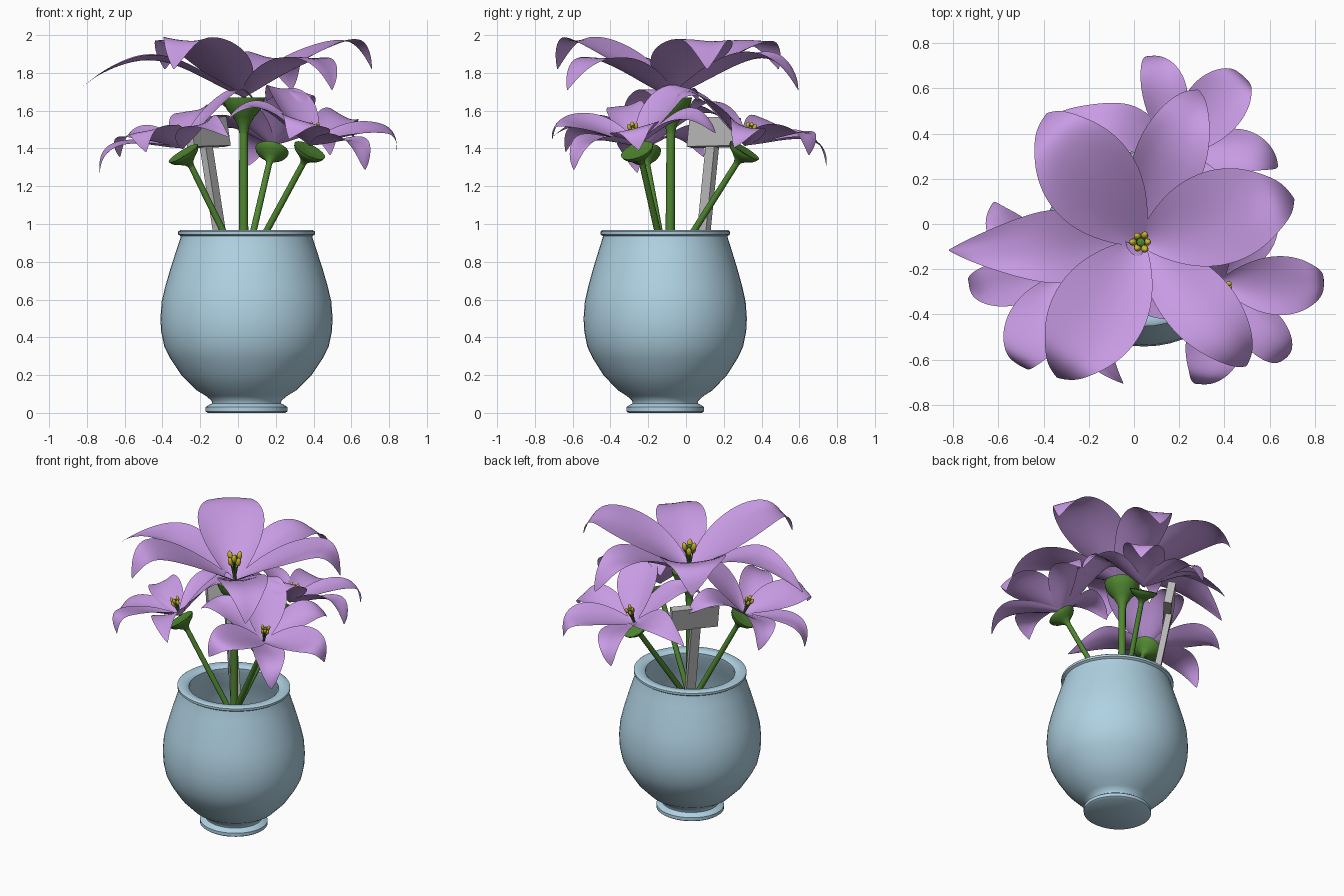
import bpy, bmesh, math, random
from mathutils import Matrix, Vector

if "Cube" in bpy.data.objects:
    bpy.data.objects.remove(bpy.data.objects["Cube"])
random.seed(4)


def material(name, rgb):
    m = bpy.data.materials.new(name)
    m.diffuse_color = (*rgb, 1)
    m.use_nodes = True
    m.node_tree.nodes["Principled BSDF"].inputs["Base Color"].default_value = m.diffuse_color
    return m


BLUE = material("pale_blue_glaze", (0.43, 0.64, 0.76))
LILAC = material("lilac_petal", (0.58, 0.33, 0.78))
GREEN = material("leaf_green", (0.08, 0.24, 0.03))
GOLD = material("gold_anther", (0.60, 0.47, 0.03))
GREY = material("grey_tag", (0.48, 0.48, 0.48))


def finish(name, bm, mat, angle=40):
    bmesh.ops.recalc_face_normals(bm, faces=bm.faces)
    me = bpy.data.meshes.new(name)
    bm.to_mesh(me)
    bm.free()
    for p in me.polygons:
        p.use_smooth = True
    me.set_sharp_from_angle(angle=math.radians(angle))
    me.materials.append(mat)
    ob = bpy.data.objects.new(name, me)
    bpy.context.collection.objects.link(ob)
    return ob


def lathe(bm, profile, mx, sides):
    """Revolve (radius, height) points about local z; cap both ends."""
    rings = []
    for r, z in profile:
        rings.append([bm.verts.new(mx @ Vector((r * math.cos(a), r * math.sin(a), z)))
                      for a in (math.tau * i / sides for i in range(sides))])
    for a, b in zip(rings, rings[1:]):
        for i in range(sides):
            j = (i + 1) % sides
            bm.faces.new((a[i], a[j], b[j], b[i]))
    bm.faces.new(rings[0][::-1])
    bm.faces.new(rings[-1])


def aim(origin, direction):
    """Frame whose z axis follows direction, with the least rotation."""
    q = Vector((0, 0, 1)).rotation_difference(Vector(direction))
    return Matrix.Translation(origin) @ q.to_matrix().to_4x4()


# Pot: slightly oval turned vessel with foot, lip and hollow inside
outer = [(.205, 0), (.217, .008), (.217, .03), (.20, .042), (.182, .05), (.185, .065), (.215, .09),
         (.265, .12), (.345, .20), (.405, .29), (.435, .35), (.452, .43), (.456, .50), (.449, .59),
         (.430, .67), (.404, .76), (.370, .865), (.350, .925), (.348, .936), (.362, .945),
         (.362, .96), (.352, .967)]
inner = [(.30, .962), (.287, .95), (.29, .92), (.33, .82), (.375, .66), (.395, .48), (.37, .33),
         (.28, .18), (.15, .12)]
bm = bmesh.new()
lathe(bm, outer + inner, Matrix.Translation((.045, -.11, 0)) @ Matrix.Diagonal((1, .948, 1, 1)), 48)
finish("pot", bm, BLUE, 50)

# Petal outlines: (reach, height, half width)
BROAD = [(0, 0, .03), (.08, .045, .11), (.22, .135, .195), (.38, .23, .22), (.52, .295, .185),
         (.62, .31, .12), (.68, .24, .07), (.705, .15, .004)]
NARROW = [(0, 0, .03), (.10, .04, .09), (.25, .12, .15), (.42, .20, .165), (.56, .215, .13),
          (.65, .17, .085), (.70, .10, .045), (.72, .04, .003)]
POINTED = [(0, 0, .03), (.10, .04, .09), (.25, .12, .155), (.40, .19, .17), (.55, .205, .13),
           (.70, .155, .075), (.79, .11, .035), (.85, .06, .003)]


def petal(bm, outline, frame, azimuth):
    """A cupped strip with a curled tip and a slightly wavy edge."""
    rot = frame @ Matrix.Rotation(math.radians(azimuth), 4, 'Z')
    sway = random.uniform(-.04, .04)
    rows = []
    for k, (r, z, w) in enumerate(outline):
        t = k / (len(outline) - 1)
        cup = .5 * (1 - t) - .2 * t
        row = []
        for v in (-1, -.5, 0, .5, 1):
            wave = .018 * math.sin(6 * t + 3 * v + azimuth) * abs(v) * math.sin(math.pi * t)
            row.append(bm.verts.new(rot @ Vector((r, w * v + sway * t ** 3,
                                                  z + cup * w * v * v + wave))))
        rows.append(row)
    for a, b in zip(rows, rows[1:]):
        for i in range(4):
            bm.faces.new((a[i], a[i + 1], b[i + 1], b[i]))


def flower(name, hub, axis, scale, broad, narrow, pointed):
    frame = aim(hub, axis) @ Matrix.Scale(scale, 4)
    # Petals: broad ones above, narrow and long pointed ones between
    bm = bmesh.new()
    for outline, angles in ((NARROW, narrow), (POINTED, pointed), (BROAD, broad)):
        for a in angles:
            petal(bm, outline, frame, a)
    mod = finish(name + "_petals", bm, LILAC, 180).modifiers.new("smooth", 'SUBSURF')
    mod.levels = mod.render_levels = 2

    # Stamens and pistil
    gold, green = bmesh.new(), bmesh.new()
    pod = [(.003, 0), (.014, .012), (.017, .03), (.014, .05), (.003, .062)]
    for i in range(6):
        a = math.tau * i / 6
        lean = Vector((.2 * math.cos(a), .2 * math.sin(a), 1))
        lathe(green, [(.005, 0), (.004, .13 + .02 * (i % 2))], frame @ aim((0, 0, 0), lean), 6)
        lathe(gold, pod, frame @ aim(lean * (.11 + .03 * (i % 2)), lean), 10)
    lathe(green, [(.012, 0), (.010, .13), (.022, .15), (.018, .17), (.004, .175)], frame, 8)
    finish(name + "_anthers", gold, GOLD, 80)
    finish(name + "_pistil", green, GREEN)


def stem(name, root, hub, axis, r, cal):
    # Stem joined to a flared calyx under the petals
    bm = bmesh.new()
    root, hub = Vector(root), Vector(hub)
    neck = hub - Vector(axis).normalized() * cal[1]
    d = neck - root
    lathe(bm, [(r * 1.15, 0), (r, d.length + .01)], aim(root, d), 12)
    c, h = cal
    lathe(bm, [(r, 0), (r * 1.35, h * .22), (c * .5, h * .45), (c * .8, h * .66),
               (c * .95, h * .85), (c, h), (c * .6, h * .97), (.01, h * .9)], aim(neck, axis), 20)
    finish(name + "_stem", bm, GREEN, 60)


# Main bloom
hub = Vector((.03, -.08, 1.67))
flower("main_bloom", hub, (0, 0, 1), 1.0, (18, 129, 239), (71, 313), (183,))
stem("main_bloom", (.03, -.09, .12), hub, (0, 0, 1), .023, (.112, .19))

# Three smaller blooms leaning outward from a common root
for name, hub, lean, broad, narrow, pointed in (
        ("right_bloom", (.38, -.26, 1.415), (.28, -.22), (4, 127, 255), (65, 185, 310), ()),
        ("left_bloom", (-.29, -.22, 1.40), (-.34, -.13), (12, 244), (72, 188, 139), (296,)),
        ("back_bloom", (.18, .31, 1.415), (.12, .34), (46, 286), (103, 226, 354), (161,))):
    flower(name, hub, (*lean, 1), .64, broad, narrow, pointed)
    stem(name, (.03, -.10, .74), Vector(hub) - Vector((0, 0, .025)),
         (lean[0] * 1.8, lean[1] * 1.8, 1), .016, (.09, .085))

# Plant tag: plate on a leaning stake, facing back left
up = Vector((-.155, .10, 1)).normalized()
side = Vector((.62, .78, 0))
side = (side - up * side.dot(up)).normalized()
out = up.cross(side)
basis = Matrix((side, out, up)).transposed().to_4x4()
bm = bmesh.new()
for centre, size in (((-.165, .148, 1.485), (.31, .05, .155)),
                     ((-.108, .10, 1.02), (.06, .04, .80))):
    bmesh.ops.create_cube(bm, size=1, matrix=Matrix.Translation(centre) @ basis
                          @ Matrix.Diagonal((*size, 1)))
finish("plant_tag", bm, GREY, 30)
